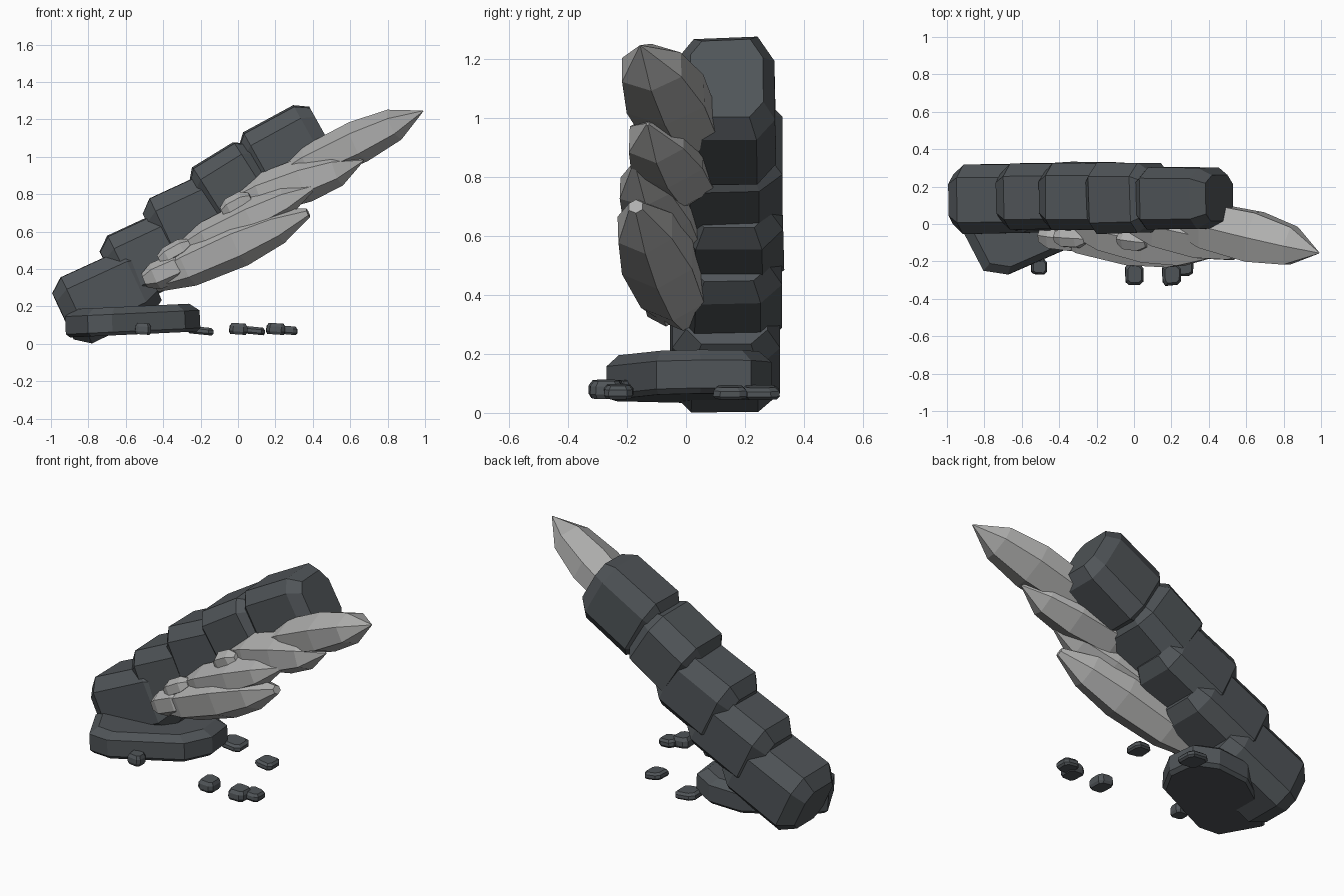
import bpy, bmesh, math, random
from mathutils import Vector

if "Cube" in bpy.data.objects:
    bpy.data.objects.remove(bpy.data.objects["Cube"])

random.seed(4)


def material(name, rgb):
    m = bpy.data.materials.new(name)
    m.diffuse_color = (*rgb, 1)
    m.use_nodes = True
    m.node_tree.nodes["Principled BSDF"].inputs["Base Color"].default_value = m.diffuse_color
    return m


DARK = material("dark slate", (0.08, 0.09, 0.098))
LIGHT = material("pale grey crystal", (0.43, 0.43, 0.425))


def loft(name, p, q, ry, rz, section, rings, mat, jitter=0.0):
    """Faceted solid along p-q; rings are (position along axis, section scale)."""
    p, q = Vector(p), Vector(q)
    a = (q - p).normalized()
    side = Vector((0, 1, 0))
    side = (side - a * side.dot(a)).normalized()
    up = a.cross(side)
    bm = bmesh.new()
    loops = []
    wob = [1 + random.uniform(-jitter, jitter) for _ in section]
    for t, s in rings:
        c = p.lerp(q, t)
        loops.append([bm.verts.new(c + (side * y * ry + up * z * rz) * s * w)
                      for (y, z), w in zip(section, wob)])
    n = len(section)
    for l0, l1 in zip(loops, loops[1:]):
        for i in range(n):
            j = (i + 1) % n
            bm.faces.new((l0[i], l0[j], l1[j], l1[i]))
    bm.faces.new(loops[0])
    bm.faces.new(loops[-1])
    bmesh.ops.recalc_face_normals(bm, faces=bm.faces)
    me = bpy.data.meshes.new(name)
    bm.to_mesh(me)
    bm.free()
    me.materials.append(mat)
    ob = bpy.data.objects.new(name, me)
    bpy.context.collection.objects.link(ob)
    return ob


BLOCK = [(-.65, -1), (.6, -1), (1, -.62), (1, .55), (.62, 1), (-.7, .97), (-1, .6), (-1, -.6)]
HEX = [(math.cos(math.radians(60 * i + 30)), math.sin(math.radians(60 * i + 30))) for i in range(6)]
BLOCK_RINGS = [(0, .7), (.15, 1), (.84, .98), (1, .74)]
STUB_RINGS = [(0, .55), (.25, 1), (.75, 1), (1, .5)]

# Leaning stack of dark boulders, lowest first
boulders = [
    ((-.935, .135, .147), (-.47, .14, .365), .185),
    ((-.68, .145, .37), (-.24, .15, .58), .18),
    ((-.45, .15, .57), (-.04, .15, .765), .18),
    ((-.185, .135, .745), (.13, .14, .945), .19),
    ((.07, .14, .92), (.455, .14, 1.135), .165),
]
for i, (p, q, ry) in enumerate(boulders):
    loft(f"boulder_{i + 1}", p, q, ry, .2, BLOCK, BLOCK_RINGS, DARK, .03)

# Flat base slab; outline in plan (x, y) about its centre
OUTLINE = [(-.36, -.03), (-.24, -.26), (-.11, -.28), (.28, -.11), (.36, .04),
           (.34, .21), (.21, .28), (.01, .27), (-.29, .07)]
loft("base_slab", (-.56, .01, .05), (-.567, .01, .2), 1, 1, [(y, -x) for x, y in OUTLINE],
     [(0, .94), (.12, 1), (.75, 1), (1, .85)], DARK)

# Large pale crystals, overlapping along the front; last value is tip scale
crystals = [
    ((.22, .03, .88), (.99, -.155, 1.245), .15, .115, .02),
    ((-.02, .02, .75), (.67, -.13, .98), .14, .12, .04),
    ((-.32, .0, .49), (.41, -.17, .84), .13, .1, .12),
    ((-.45, -.01, .335), (.375, -.17, .70), .14, .125, .2),
]
for i, (p, q, ry, rz, tip) in enumerate(crystals):
    rings = [(0, .5), (.22, .92), (.55, 1.02), (.8, .78), (1, tip)]
    loft(f"crystal_{i + 1}", p, q, ry, rz, HEX, rings, LIGHT, .04)

# Small crystal stubs
stubs = [
    ((-.5, -.06, .34), (-.27, -.09, .44), .07, .075),
    ((-.42, -.07, .45), (-.26, -.08, .54), .055, .05),
    ((-.08, -.08, .70), (.07, -.1, .78), .055, .06),
]
for i, (p, q, ry, rz) in enumerate(stubs):
    loft(f"crystal_stub_{i + 1}", p, q, ry, rz, HEX, STUB_RINGS, LIGHT, .06)

# Loose pebbles: x, y, half width, half depth, height
pebbles = [
    (-.51, -.23, .045, .04, .06), (0, -.27, .05, .06, .06),
    (.2, -.27, .052, .058, .06), (.265, -.23, .05, .05, .045),
    (-.2, .25, .07, .065, .04), (.09, .15, .055, .055, .04),
]
for i, (x, y, rx, ry, h) in enumerate(pebbles):
    loft(f"pebble_{i + 1}", (x, y, .05), (x + .004, y, .05 + h), ry, rx, BLOCK,
         [(0, .85), (.25, 1), (.7, .97), (1, .75)], DARK, .06)
